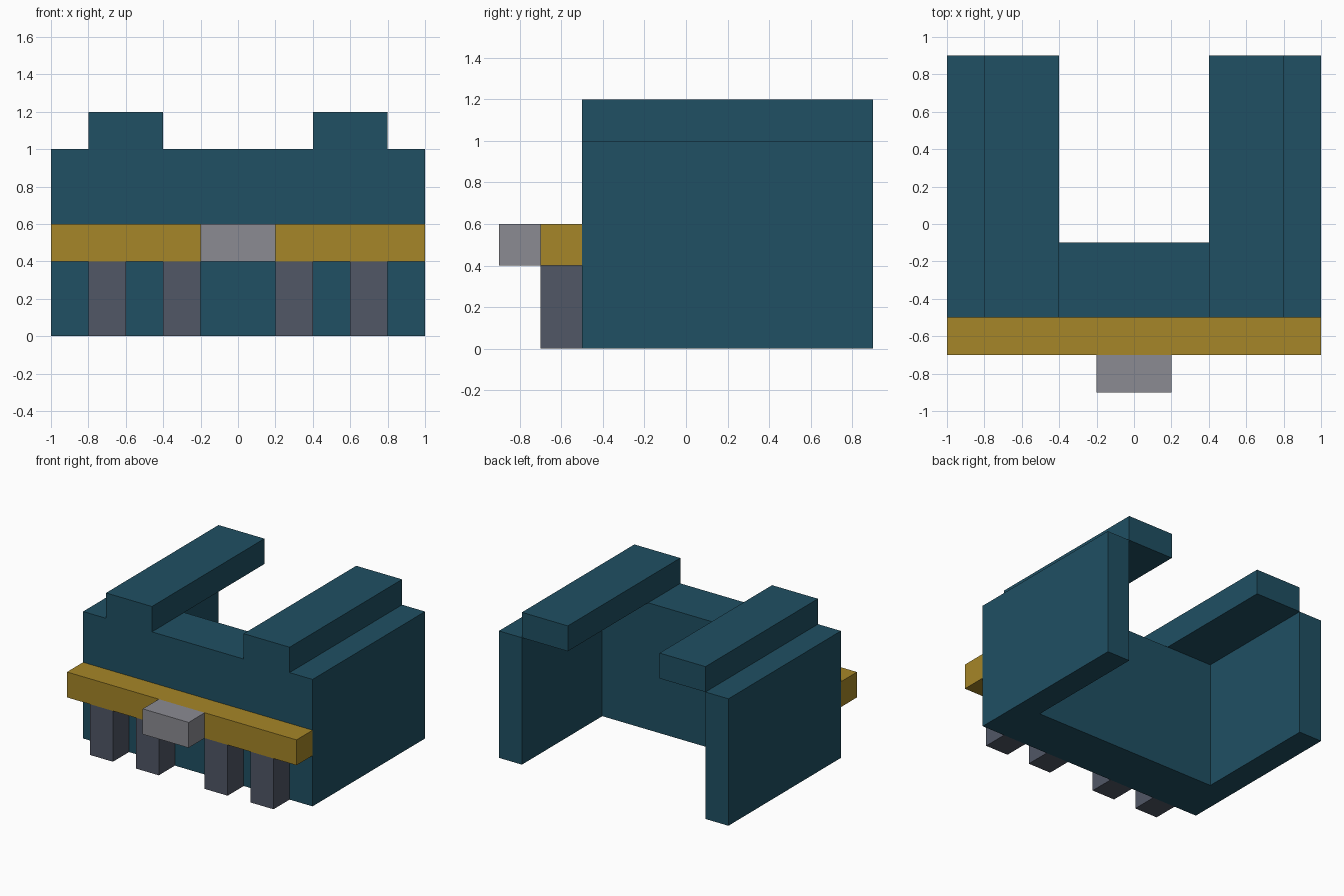
import bpy, bmesh

if "Cube" in bpy.data.objects:
    bpy.data.objects.remove(bpy.data.objects["Cube"])


def material(name, rgb):
    mat = bpy.data.materials.new(name)
    mat.diffuse_color = (*rgb, 1)
    mat.use_nodes = True
    mat.node_tree.nodes["Principled BSDF"].inputs["Base Color"].default_value = mat.diffuse_color
    return mat


teal = material("teal", (0.014, 0.08, 0.125))
gold = material("gold", (0.38, 0.24, 0.021))
slate = material("slate", (0.082, 0.095, 0.133))
silver = material("silver", (0.26, 0.26, 0.29))


def finish(name, bm, mat):
    bmesh.ops.recalc_face_normals(bm, faces=bm.faces)
    mesh = bpy.data.meshes.new(name)
    bm.to_mesh(mesh)
    bm.free()
    mesh.materials.append(mat)
    obj = bpy.data.objects.new(name, mesh)
    bpy.context.collection.objects.link(obj)


def box(name, xs, ys, zs, mat):
    bm = bmesh.new()
    bmesh.ops.create_cube(bm, size=1)
    for v in bm.verts:
        v.co = [lo + (c + 0.5) * (hi - lo) for c, (lo, hi) in zip(v.co, (xs, ys, zs))]
    finish(name, bm, mat)


# Body: U-shaped wall with two overhanging top rails, welded on a shared grid
cuts = ((-1, -0.8, -0.4, 0.4, 0.8, 1), (-0.5, -0.1, 0.9), (0, 1, 1.2))
front_wall = {(i, 0, 0) for i in range(5)}
side_walls = {(i, 1, 0) for i in (0, 4)}
top_rails = {(i, j, 1) for i in (1, 3) for j in (0, 1)}
cells = front_wall | side_walls | top_rails

bm = bmesh.new()
for cell in cells:
    for axis in range(3):
        for side in (0, 1):
            neighbour = list(cell)
            neighbour[axis] += 2 * side - 1
            if tuple(neighbour) in cells:
                continue
            quad = []
            for a, b in ((0, 0), (1, 0), (1, 1), (0, 1)):
                corner = list(cell)
                corner[axis] += side
                corner[(axis + 1) % 3] += a
                corner[(axis + 2) % 3] += b
                quad.append(bm.verts.new([cuts[k][corner[k]] for k in range(3)]))
            if side == 0:
                quad.reverse()
            bm.faces.new(quad)
bmesh.ops.remove_doubles(bm, verts=bm.verts, dist=0.001)
bmesh.ops.dissolve_limit(bm, angle_limit=0.01, verts=bm.verts, edges=bm.edges)
finish("body", bm, teal)

# Bumper beam, its centre block and the four posts below it
box("bumper_beam", (-1, 1), (-0.7, -0.5), (0.4, 0.6), gold)
box("centre_block", (-0.2, 0.2), (-0.9, -0.7), (0.4, 0.6), silver)
for i, x in enumerate((-0.7, -0.3, 0.3, 0.7), 1):
    box(f"front_post_{i}", (x - 0.1, x + 0.1), (-0.7, -0.5), (0, 0.4), slate)
